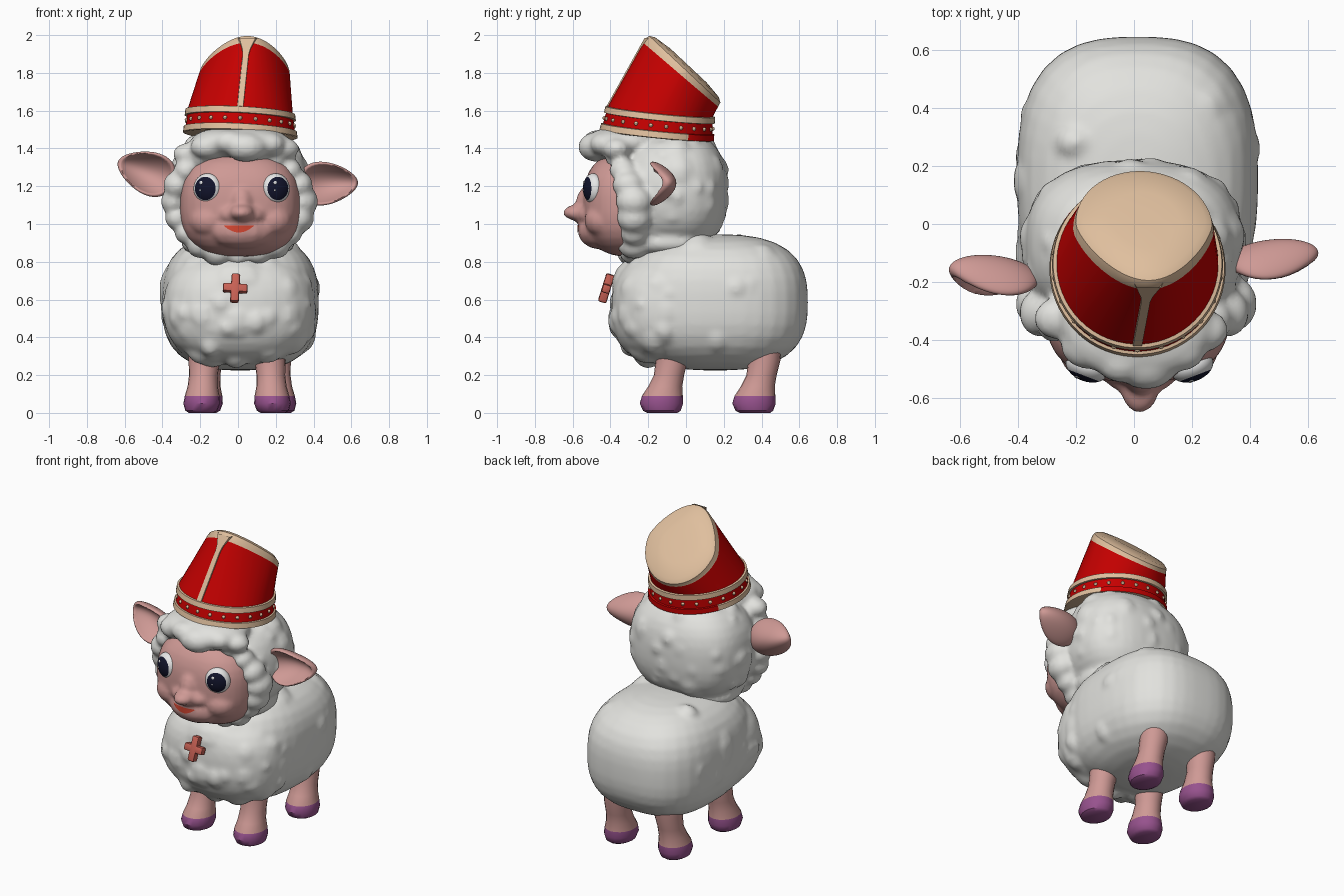
import bpy, bmesh, math, random
from mathutils import Matrix, Vector, Euler

if "Cube" in bpy.data.objects:
    bpy.data.objects.remove(bpy.data.objects["Cube"])

random.seed(4)


def material(name, rgb):
    m = bpy.data.materials.new(name)
    m.diffuse_color = (*rgb, 1)
    m.use_nodes = True
    m.node_tree.nodes["Principled BSDF"].inputs["Base Color"].default_value = m.diffuse_color
    return m


WOOL = material("wool_white", (0.76, 0.76, 0.73))
PINK = material("skin_pink", (0.62, 0.32, 0.30))
RED = material("hat_red", (0.56, 0.0, 0.0))
TAN = material("trim_tan", (0.74, 0.52, 0.34))
PURPLE = material("hoof_purple", (0.31, 0.085, 0.27))
NAVY = material("pupil_navy", (0.006, 0.007, 0.025))
CORAL = material("cross_coral", (0.58, 0.12, 0.09))
WHITE = material("eye_white", (0.85, 0.85, 0.85))
LIP = material("mouth_red", (0.65, 0.06, 0.03))


def add_object(name, me, mats):
    for m in mats:
        me.materials.append(m)
    ob = bpy.data.objects.new(name, me)
    bpy.context.collection.objects.link(ob)
    return ob


def finish(name, bm, mats, angle=40):
    """Smooth shading with sharp edges kept above the angle."""
    bmesh.ops.recalc_face_normals(bm, faces=bm.faces)
    for f in bm.faces:
        f.smooth = True
    for e in bm.edges:
        e.smooth = len(e.link_faces) < 2 or e.calc_face_angle(0) < math.radians(angle)
    me = bpy.data.meshes.new(name)
    bm.to_mesh(me)
    bm.free()
    return add_object(name, me, mats)


def sphere_template(seg):
    bm = bmesh.new()
    bmesh.ops.create_uvsphere(bm, u_segments=seg, v_segments=seg // 2, radius=1)
    bm.verts.index_update()
    out = [v.co.copy() for v in bm.verts], [[v.index for v in f.verts] for f in bm.faces]
    bm.free()
    return out


BIG, SMALL = sphere_template(40), sphere_template(14)


def blob(name, parts, mat, voxel=0.016, smooth=4):
    """Fuse rounded-box ellipsoids (centre, radii, squareness) into one skin."""
    verts, faces = [], []
    for c, r, n in parts:
        vs, fs = BIG if max(r) > 0.2 else SMALL
        base = len(verts)
        for q in vs:
            k = (abs(q.x) ** n + abs(q.y) ** n + abs(q.z) ** n) ** (-1 / n)
            verts.append((c[0] + q.x * k * r[0], c[1] + q.y * k * r[1], c[2] + q.z * k * r[2]))
        faces += [[i + base for i in f] for f in fs]
    me = bpy.data.meshes.new(name)
    me.from_pydata(verts, [], faces)
    ob = add_object(name, me, [mat])
    m = ob.modifiers.new("fuse", 'REMESH')
    m.mode, m.voxel_size, m.use_smooth_shade = 'VOXEL', voxel, True
    m = ob.modifiers.new("soften", 'SMOOTH')
    m.factor, m.iterations = 0.5, smooth
    return ob


def curls(c, r, n, count, size, keep):
    """Scatter irregular wool lumps over a rounded box where keep(point) holds."""
    out = []
    for i in range(count):
        d = Vector([random.gauss(0, 1) for _ in range(3)]).normalized()
        k = sum(abs(q) ** n for q in d) ** (-1 / n)
        s = size * random.uniform(0.6, 1.4)
        lift = random.uniform(0.008, 0.026)
        p = Vector([c[j] + d[j] * k * (r[j] - s + lift) for j in range(3)])
        if keep(p):
            out.append((p, (s, s * random.uniform(0.8, 1.1), s * random.uniform(0.8, 1.2)), 2))
    return out


def loft(name, rings, mats, rule):
    bm = bmesh.new()
    vr = [[bm.verts.new(p) for p in ring] for ring in rings]
    n = len(vr[0])
    for lv in range(len(vr) - 1):
        for s in range(n):
            f = bm.faces.new((vr[lv][s], vr[lv][(s + 1) % n], vr[lv + 1][(s + 1) % n], vr[lv + 1][s]))
            f.material_index = rule(lv, s)
    bm.faces.new(vr[0]).material_index = rule(0, n // 2)
    bm.faces.new(vr[-1]).material_index = rule(len(vr) - 2, n // 2)
    return finish(name, bm, mats)


# Woolly body: smooth rump, lumpy chest
rump = ((0.012, 0.155, 0.585), (0.415, 0.49, 0.36), 2.75)
chest = ((0.005, -0.09, 0.555), (0.40, 0.305, 0.30), 2.5)
parts = [rump, chest, ((0, -0.27, 0.67), (0.2, 0.125, 0.15), 2)]
parts += curls(*chest, 140, 0.09, lambda p: p.y < 0.1)
parts += curls(*rump, 50, 0.12, lambda p: p.y < 0.4 and abs(p.x) > 0.2)
blob("body_wool", parts, WOOL)

# Woolly head with curls around the face and a fringe
head = ((0, -0.07, 1.175), (0.375, 0.29, 0.32), 2.5)
parts = [head, ((0, -0.09, 0.90), (0.30, 0.24, 0.09), 2.3)]
parts += curls(*head, 110, 0.095, lambda p: p.y > -0.3)
for i in range(20):
    a = math.tau * i / 20
    s = random.uniform(0.055, 0.09)
    up = max(0, math.sin(a))
    parts.append(((0.34 * math.cos(a), -0.275 - 0.10 * up, 1.12 + 0.28 * math.sin(a)), (s, s * 1.15, s), 2))
for t, s, dz in ((-1, 0.075, -0.02), (-0.62, 0.085, 0.0), (-0.2, 0.08, 0.015), (0.12, 0.10, -0.012),
                 (0.55, 0.08, 0.012), (0.85, 0.075, 0.0)):
    parts.append(((0.27 * t + 0.01, -0.475 + 0.15 * t * t, 1.42 - 0.03 * t * t + dz), (s * 1.15, s, s * 0.8), 2))
parts.append(((0.01, -0.33, 1.43), (0.26, 0.20, 0.085), 2.3))
blob("head_wool", parts, WOOL)

# Face with snout, chin and cheeks
face = blob("face", [
    ((0.012, -0.29, 1.105), (0.32, 0.255, 0.278), 2.6),
    ((0.02, -0.535, 1.06), (0.075, 0.12, 0.05), 2),
    ((0.02, -0.495, 1.05), (0.14, 0.10, 0.065), 2),
    ((0.02, -0.50, 1.11), (0.07, 0.085, 0.10), 2),
    ((0.02, -0.45, 0.965), (0.18, 0.125, 0.10), 2.1),
    ((-0.15, -0.44, 1.02), (0.11, 0.10, 0.09), 2),
    ((0.18, -0.44, 1.02), (0.11, 0.10, 0.09), 2)], PINK, 0.014, 5)

# Mouth: thin crescent laid on the face
bm = bmesh.new()
cols = []
for i in range(17):
    t = i / 8 - 1
    mid = 0.974 + 0.018 * t * t
    h = 0.018 * (1 - t * t) + 0.001
    cols.append([bm.verts.new((0.005 + 0.08 * t, -0.75, mid + h * k)) for k in (-1, -0.33, 0.33, 1)])
for a, b in zip(cols, cols[1:]):
    for k in range(3):
        bm.faces.new((a[k], b[k], b[k + 1], a[k + 1]))
mouth = finish("mouth", bm, [LIP])
sw = mouth.modifiers.new("lay_on_face", 'SHRINKWRAP')
sw.target, sw.wrap_method, sw.offset = face, 'PROJECT', 0.005
sw.use_project_x = sw.use_project_z = False
sw.use_project_y = sw.use_positive_direction = True
sw.use_negative_direction = False

# Eyes: ball with pupil cap and two highlights
for name, x, turn in (("eye_left", -0.162, -0.36), ("eye_right", 0.2, 0.36)):
    bm = bmesh.new()
    bmesh.ops.create_uvsphere(bm, u_segments=32, v_segments=32, radius=1)
    for f in bm.faces:
        c = f.calc_center_median()
        f.material_index = int(c.z > 0 and math.hypot(c.x, c.y) < 0.78)
    for hx, hy, s in ((-0.25, 0.38, 0.13), (-0.3, -0.12, 0.07)):
        hz = math.sqrt(1 - hx * hx - hy * hy)
        bmesh.ops.create_uvsphere(bm, u_segments=10, v_segments=6, radius=1,
                                  matrix=Matrix.Translation((hx, hy, hz)) @ Matrix.Diagonal((s, s, 0.06, 1)))
    place = Matrix.Translation((x, -0.492, 1.188)) @ Matrix.Rotation(turn, 4, 'Z') @ Matrix.Rotation(math.pi / 2, 4, 'X')
    bm.transform(place @ Matrix.Diagonal((0.076, 0.08, 0.05, 1)))
    finish(name, bm, [WHITE, NAVY])

# Ears: tapered cups curling forward
for name, side, c, tilt in (("ear_left", -1, (-0.485, -0.17, 1.275), 0.36),
                            ("ear_right", 1, (0.475, -0.115, 1.215), 0.03)):
    bm = bmesh.new()
    bmesh.ops.create_uvsphere(bm, u_segments=48, v_segments=32, radius=1)
    for v in bm.verts:
        x, y, z = v.co
        if y < 0:
            y += 1.5 * max(0, 1 - (x * x + z * z) / 0.8) ** 0.8
        v.co = (side * 0.16 * x, 0.062 * y - 0.06 * z * z + 0.015 * x, 0.112 * (1 - 0.28 * x) * z)
    bm.transform(Matrix.Translation(c) @ Matrix.Rotation(-side * tilt, 4, 'Y'))
    finish(name, bm, [PINK], 70)

# Legs with hooves
LEG = [(0.0, -0.015, 0.065, 0.08), (0.012, -0.018, 0.085, 0.10), (0.05, -0.02, 0.097, 0.115),
       (0.09, -0.015, 0.092, 0.108), (0.14, 0.0, 0.08, 0.09), (0.20, 0.02, 0.076, 0.08),
       (0.28, 0.035, 0.083, 0.085), (0.36, 0.04, 0.085, 0.085)]
for name, lx, ly in (("front_leg_left", -0.195, -0.11), ("front_leg_right", 0.185, -0.11),
                     ("back_leg_left", -0.18, 0.38), ("back_leg_right", 0.215, 0.38)):
    rings = [[(lx * (1 - 0.3 * z) + rx * math.cos(math.tau * i / 20), ly + dy + ry * math.sin(math.tau * i / 20), z)
              for i in range(20)] for z, dy, rx, ry in LEG]
    loft(name, rings, [PURPLE, PINK], lambda lv, s: int(lv > 2))

# Hat: banded base lofted to a slanted, pointed oval back
N = 60


def base_point(a, h, grow=0.0):
    r = 0.294 - 0.12 * h + grow
    x, y = 0.012 + r * math.sin(a), -0.155 - r * math.cos(a) + 0.15 * h
    return Vector((x, y, 1.438 + 0.1 * (0.15 - y) - 0.05 * x + h))


def top_point(a, s=1.0, lift=0.0):
    co = math.cos(a)
    wide = 0.24 * (1 - 0.27 * max(0, co))
    return Vector((0.035 + 0.015 * co * s + wide * s * math.sin(a),
                   -0.02 - 0.192 * co * s + lift * 0.7, 1.805 + 0.18 * co * s + lift * 0.7))


angles = [math.tau * (i - 0.5) / N for i in range(N)]
rings = [[base_point(a, h, g) for a in angles] for h, g in
         ((0, 0), (0.004, 0.01), (0.036, 0.01), (0.038, 0), (0.094, 0), (0.096, 0.012), (0.128, 0.012), (0.13, 0))]
for f in (0.25, 0.5, 0.75, 0.93):
    rings.append([base_point(a, 0.13).lerp(top_point(a), f) for a in angles])
rings.append([top_point(a) for a in angles])
for s, lift in ((0.98, 0.02), (0.88, 0.036), (0.5, 0.048), (0.1, 0.048)):
    rings.append([top_point(a, s, lift) for a in angles])
# the lower trim turns red at the back
loft("hat", rings, [TAN, RED],
     lambda lv, s: int(lv == 3 or (7 <= lv <= 10 and s != 0) or (lv in (1, 2) and 20 < s < 40)))

# Raised front strip of the hat, flaring near the tip
bm = bmesh.new()
pairs = []
for i in range(13):
    f = i / 12
    p = base_point(0, 0.13).lerp(top_point(0), f)
    w = 0.017 + 0.03 * max(0, f - 0.8) / 0.2
    pairs.append([bm.verts.new(p + Vector((dx * w, dy, 0.0))) for dx, dy in
                  ((-1.1, 0.012), (-0.9, -0.007), (0.9, -0.007), (1.1, 0.012))])
for a, b in zip(pairs, pairs[1:]):
    for k in range(3):
        bm.faces.new((a[k], a[k + 1], b[k + 1], b[k]))
finish("hat_front_strip", bm, [TAN])

# Studs around the hat band
bm = bmesh.new()
for i in range(22):
    p = base_point(math.tau * i / 22, 0.066)
    bmesh.ops.create_uvsphere(bm, u_segments=8, v_segments=6, radius=0.011, matrix=Matrix.Translation(p))
finish("hat_studs", bm, [TAN])

# Chest cross
bm = bmesh.new()
for size in ((0.046, 0.046, 0.155), (0.13, 0.044, 0.046)):
    bmesh.ops.create_cube(bm, size=1, matrix=Matrix.Diagonal((*size, 1)))
bmesh.ops.bevel(bm, geom=bm.edges[:], offset=0.01, segments=2, affect='EDGES', profile=0.5)
bm.transform(Matrix.Translation((-0.015, -0.422, 0.66)) @ Euler((-0.3, 0.06, 0)).to_matrix().to_4x4())
finish("chest_cross", bm, [CORAL])
